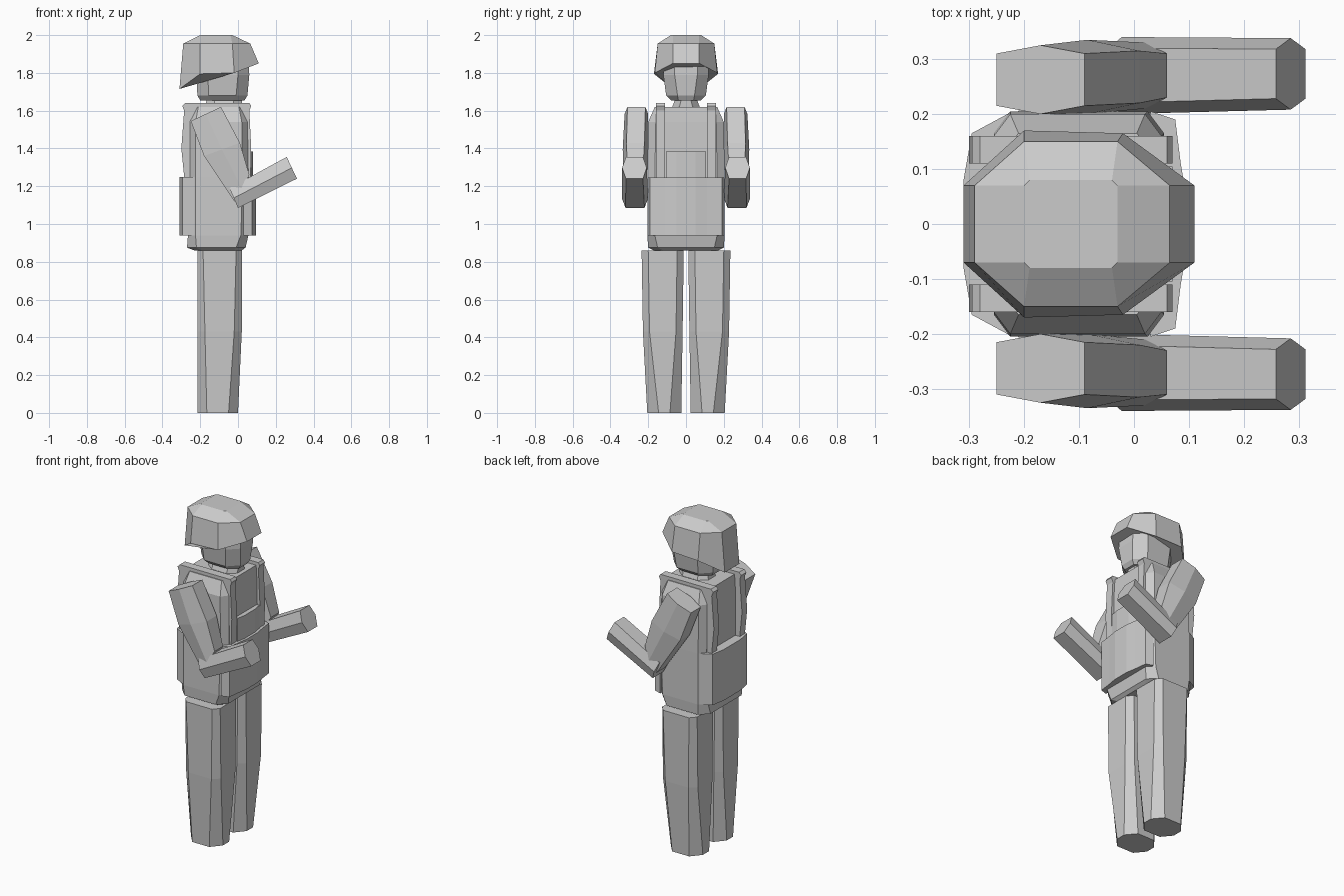
import bpy, bmesh


def loft(name, rings, mirror=False):
    """Skin equal-length closed rings and cap both ends; mirror adds a copy across y = 0."""
    for side in ((1, -1) if mirror else (1,)):
        bm = bmesh.new()
        loops = [[bm.verts.new((x, y * side, z)) for x, y, z in r] for r in rings]
        n = len(rings[0])
        for a, b in zip(loops, loops[1:]):
            for i in range(n):
                j = (i + 1) % n
                bm.faces.new((a[i], a[j], b[j], b[i]))
        bm.faces.new(loops[0])
        bm.faces.new(loops[-1])
        bmesh.ops.recalc_face_normals(bm, faces=bm.faces)
        label = name if not mirror else ("left_" if side > 0 else "right_") + name
        me = bpy.data.meshes.new(label)
        bm.to_mesh(me)
        bm.free()
        bpy.context.collection.objects.link(bpy.data.objects.new(label, me))


def octagon(z, x0, x1, y0, y1, cx, cy):
    """Chamfered rectangle at height z."""
    return [(x0 + cx, y0, z), (x1 - cx, y0, z), (x1, y0 + cy, z), (x1, y1 - cy, z),
            (x1 - cx, y1, z), (x0 + cx, y1, z), (x0, y1 - cy, z), (x0, y0 + cy, z)]


def limb_ring(p, q, y0, y1, d=0.02):
    """Hexagonal limb section between side-view points p and q."""
    mx, mz = (p[0] + q[0]) / 2, (p[1] + q[1]) / 2
    return [(p[0], y0 + d, p[1]), (p[0], y1 - d, p[1]), (mx, y1, mz),
            (q[0], y1 - d, q[1]), (q[0], y0 + d, q[1]), (mx, y0, mz)]


def sym(points, z):
    """Plan outline mirrored across y = 0."""
    return [(x, y, z) for x, y in points] + [(x, -y, z) for x, y in reversed(points)]


# Legs
loft("leg", [octagon(0, -0.215, 0, 0.025, 0.205, 0.05, 0.06),
             octagon(0.43, -0.215, 0.02, 0.018, 0.228, 0.04, 0.035),
             octagon(0.86, -0.215, 0.02, 0.012, 0.235, 0.03, 0.035)], True)

# Torso with sloping shoulders
loft("torso", [octagon(0.86, -0.23, 0.02, -0.17, 0.17, 0.04, 0.05),
               octagon(0.875, -0.27, 0.04, -0.2, 0.2, 0.05, 0.05),
               octagon(0.94, -0.265, 0.055, -0.205, 0.205, 0.04, 0.04),
               octagon(1.25, -0.255, 0.055, -0.205, 0.205, 0.03, 0.04),
               octagon(1.54, -0.255, 0.05, -0.2, 0.2, 0.03, 0.04),
               octagon(1.62, -0.25, 0.045, -0.165, 0.165, 0.04, 0.05)])

# Vest shoulder straps, running down chest and back
strap = [(-0.28, 1.2), (-0.3, 1.4), (-0.285, 1.6), (-0.295, 1.625), (-0.28, 1.64),
         (0.06, 1.64), (0.07, 1.625), (0.06, 1.6), (0.07, 1.4), (0.065, 1.2)]
loft("vest_strap", [[(x, y, z) for x, z in strap] for y in (0.11, 0.16)], True)

# Pouches
front = [(0.03, 0.205), (0.075, 0.19), (0.085, 0.11), (0.095, 0.05)]
loft("front_pouch", [sym(front, 0.94), sym(front, 1.245)])
chest = [(0.03, 0.105), (0.07, 0.105), (0.08, 0.05)]
loft("chest_pouch", [sym(chest, 1.23), sym(chest, 1.385)])
back = [(-0.23, 0.2), (-0.295, 0.165), (-0.31, 0.08)]
loft("back_pouch", [sym(back, 0.94), sym(back, 1.25)])

# Arms
loft("upper_arm", [limb_ring((-0.25, 1.545), (-0.09, 1.62), 0.2, 0.325, 0.015),
                   limb_ring((-0.18, 1.36), (0.01, 1.43), 0.2, 0.335),
                   limb_ring((-0.02, 1.12), (0.06, 1.26), 0.21, 0.33)], True)
loft("forearm", [limb_ring((0.0, 1.085), (-0.045, 1.19), 0.2, 0.34),
                 limb_ring((0.312, 1.24), (0.258, 1.355), 0.208, 0.338)], True)

# Neck and head
loft("neck", [octagon(1.6, -0.18, 0.02, -0.08, 0.08, 0.05, 0.04),
              octagon(1.68, -0.16, 0.02, -0.05, 0.05, 0.04, 0.03)])
loft("head", [octagon(1.655, -0.2, 0.035, -0.08, 0.08, 0.06, 0.04),
              octagon(1.68, -0.215, 0.05, -0.105, 0.105, 0.06, 0.06),
              octagon(1.79, -0.22, 0.06, -0.12, 0.12, 0.06, 0.06),
              octagon(1.88, -0.22, 0.055, -0.12, 0.12, 0.06, 0.06)])

# Helmet: brim higher at the front, dropping at the nape
plan = [(-0.31, 0.07, 1.715), (-0.2, 0.17, 1.795), (-0.02, 0.165, 1.8), (0.11, 0.07, 1.85)]
brim = plan + [(x, -y, z) for x, y, z in reversed(plan)]
crown = [(-0.29, 0.07), (-0.2, 0.15), (-0.03, 0.15), (0.065, 0.07)]
cap = [(-0.2, 0.07), (-0.19, 0.08), (-0.04, 0.08), (-0.03, 0.07)]
loft("helmet", [brim, sym(crown, 1.955), sym(cap, 2.0)])
